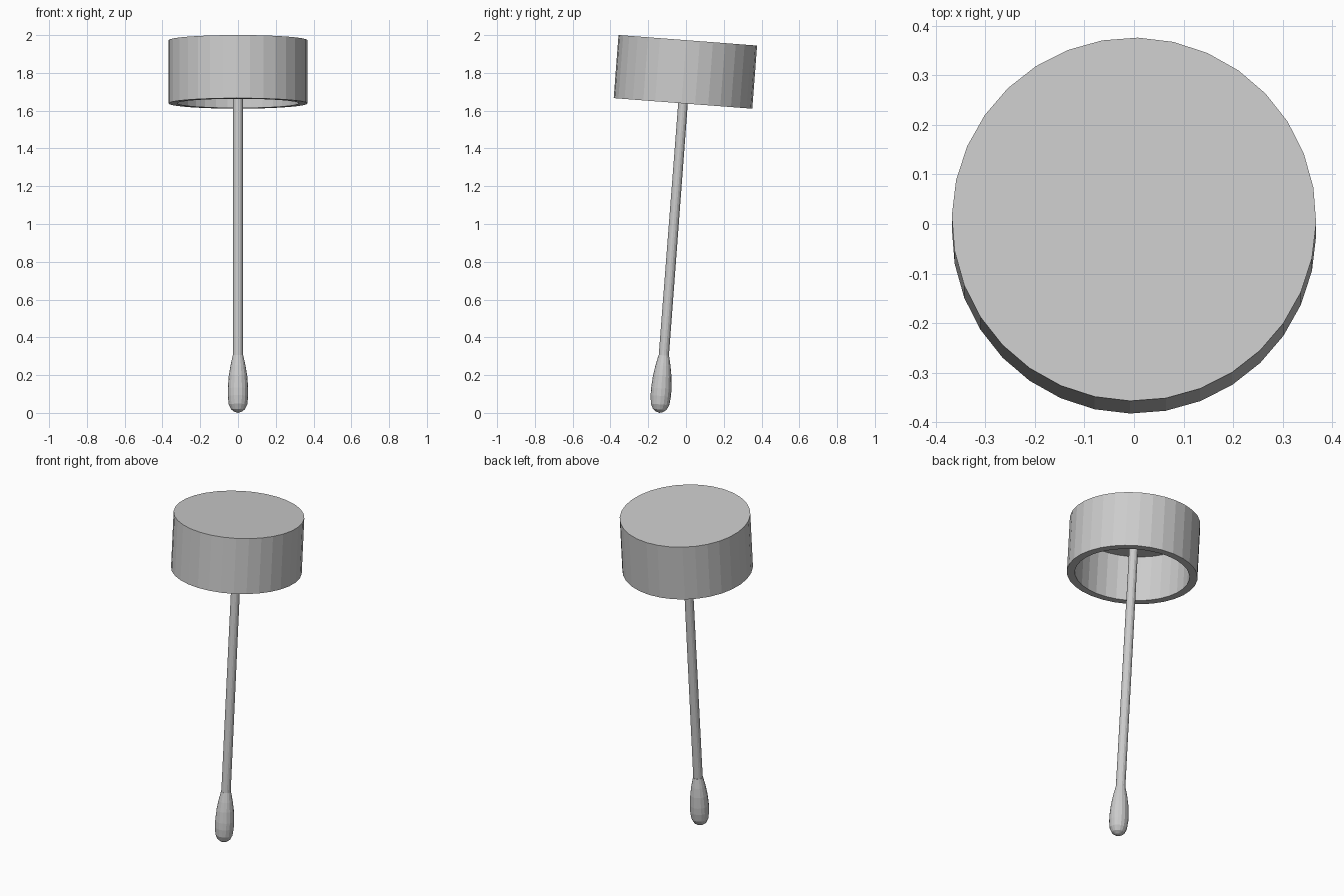
import bpy, bmesh
from math import radians, sin, cos, pi
from mathutils import Matrix, Vector

if "Cube" in bpy.data.objects:
    bpy.data.objects.remove(bpy.data.objects["Cube"])

TILT = radians(-4.35)
TOP = Vector((0, 0.0095, 1.9725))   # centre of the cap's top face
LENGTH = 1.978                      # cap top to brush tip along the axis
PLACE = (Matrix.Translation(TOP) @ Matrix.Rotation(TILT, 4, 'X')
         @ Matrix.Translation((0, 0, -LENGTH)))


def lathe(name, profile, sides, offset=0.0):
    """Revolve (radius, height) points, bottom to top; radius 0 makes a pole."""
    bm = bmesh.new()
    rings = []
    for r, h in profile:
        if r == 0:
            rings.append([bm.verts.new((0, 0, h))] * sides)
        else:
            angles = [2 * pi * i / sides + offset for i in range(sides)]
            rings.append([bm.verts.new((r * cos(a), r * sin(a), h)) for a in angles])
    for low, high in zip(rings, rings[1:]):
        for i in range(sides):
            j = (i + 1) % sides
            corners = dict.fromkeys((low[i], low[j], high[j], high[i]))
            bm.faces.new(list(corners))
    # dissolve flat pole fans into single end faces
    bmesh.ops.dissolve_limit(bm, angle_limit=radians(0.1),
                             verts=bm.verts, edges=bm.edges)
    bmesh.ops.recalc_face_normals(bm, faces=bm.faces)
    mesh = bpy.data.meshes.new(name)
    bm.to_mesh(mesh)
    bm.free()
    obj = bpy.data.objects.new(name, mesh)
    obj.matrix_world = PLACE
    bpy.context.collection.objects.link(obj)
    return obj


# Hollow cap, open underneath
rim, ceiling = LENGTH - 0.335, LENGTH - 0.06
lathe("cap", [(0, ceiling), (0.323, ceiling), (0.323, rim),
              (0.368, rim), (0.368, LENGTH), (0, LENGTH)], 32, radians(-1.2))

# Thin rod hanging from the cap's ceiling
lathe("applicator_rod", [(0, 0.28), (0.027, 0.28), (0.025, ceiling + 0.01),
                         (0, ceiling + 0.01)], 16)

# Rounded swab tip
lathe("applicator_tip", [(0, 0), (0.018, 0.005), (0.036, 0.018), (0.049, 0.045),
                         (0.054, 0.09), (0.054, 0.13), (0.049, 0.195),
                         (0.040, 0.25), (0.028, 0.305), (0, 0.305)], 16)
